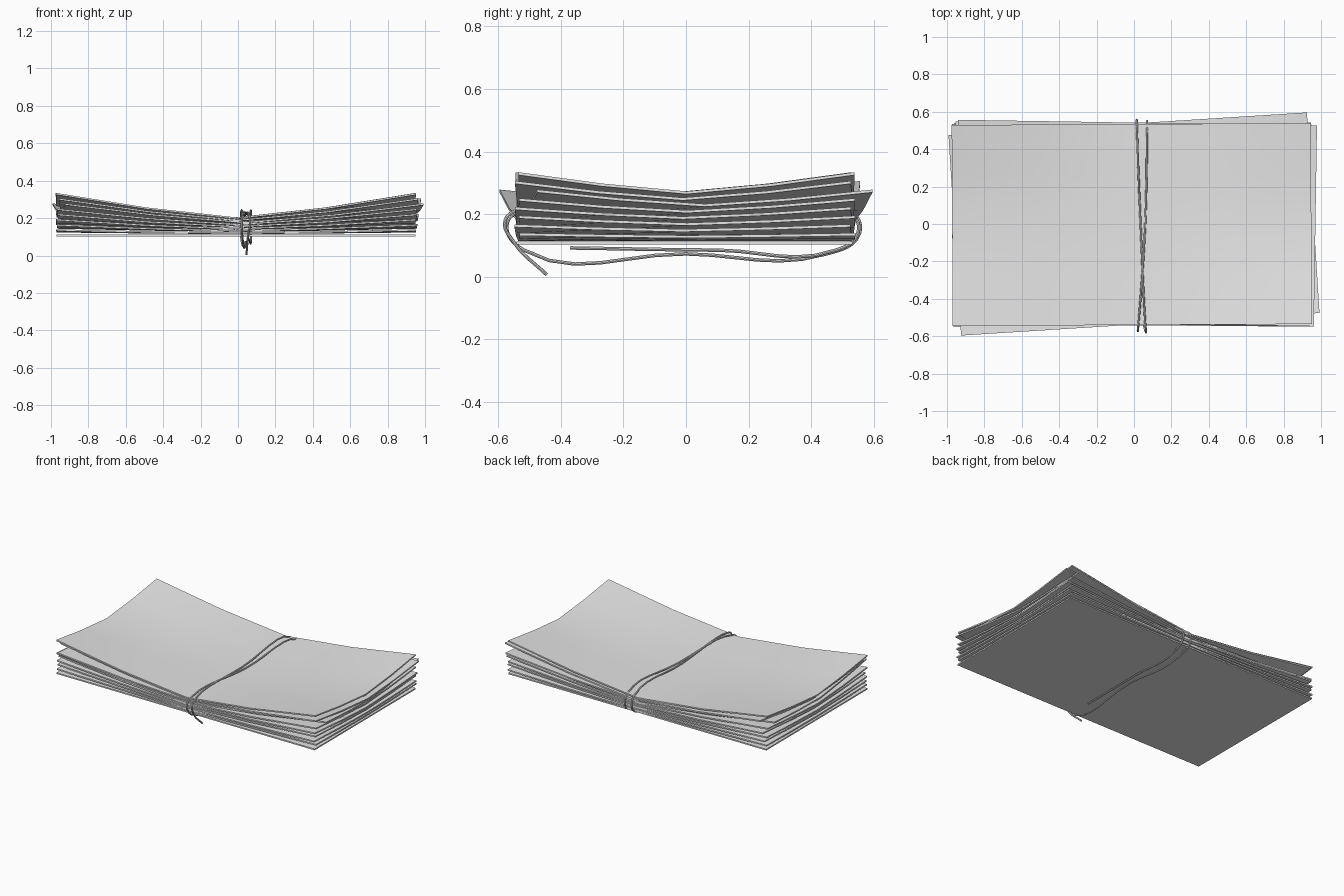
import bpy
import bmesh
from math import radians
from mathutils import Matrix

cube = bpy.data.objects.get("Cube")
if cube:
    bpy.data.objects.remove(cube, do_unlink=True)


def make_material(name, value):
    mat = bpy.data.materials.new(name)
    mat.use_nodes = True
    colour = (value, value, value, 1)
    mat.diffuse_color = colour
    mat.node_tree.nodes["Principled BSDF"].inputs["Base Color"].default_value = colour
    return mat


grey = make_material("light grey", 0.8)


def smooth(obj):
    bpy.ops.object.select_all(action="DESELECT")
    obj.select_set(True)
    bpy.context.view_layer.objects.active = obj
    bpy.ops.object.shade_smooth_by_angle(angle=radians(30))


HALF_X, HALF_Y = 0.96, 0.537
THICK = 0.009


def make_sheet(index, top_index, turn, shift_x, shift_y):
    """A thin sheet whose ends, and most of all its corners, curl upward."""
    bm = bmesh.new()
    bmesh.ops.create_grid(bm, x_segments=4, y_segments=4, size=1)
    curl = 0.13 * index / top_index
    for v in bm.verts:
        u, w = abs(v.co.x), abs(v.co.y)
        lift = u ** 1.3 * (0.53 + 0.47 * w ** 1.3)
        v.co = (v.co.x * HALF_X, v.co.y * HALF_Y, curl * lift)
    # Give the sheet its thickness
    bmesh.ops.recalc_face_normals(bm, faces=bm.faces)
    top = bmesh.ops.extrude_face_region(bm, geom=bm.faces[:])
    moved = [g for g in top["geom"] if isinstance(g, bmesh.types.BMVert)]
    bmesh.ops.translate(bm, verts=moved, vec=(0, 0, THICK))
    bmesh.ops.transform(bm, verts=bm.verts, matrix=Matrix.Rotation(radians(turn), 4, "Z"))
    bmesh.ops.recalc_face_normals(bm, faces=bm.faces)
    mesh = bpy.data.meshes.new(f"sheet_{index + 1}")
    bm.to_mesh(mesh)
    bm.free()
    mesh.materials.append(grey)
    obj = bpy.data.objects.new(mesh.name, mesh)
    obj.location = (shift_x, shift_y, 0.103 + 0.0115 * index)
    bpy.context.collection.objects.link(obj)
    smooth(obj)


# Stack of sheets from bottom to top: turn in degrees, shift in x and y
stack = [
    (0, -0.01, -0.005), (0.3, -0.01, 0), (-0.4, -0.005, -0.005),
    (0.2, -0.012, 0), (-0.6, 0, 0), (0.5, -0.01, -0.005),
    (3.6, 0, 0), (-0.9, 0.01, 0.005), (0.3, -0.012, -0.003),
]
for i, (turn, dx, dy) in enumerate(stack):
    make_sheet(i, len(stack) - 1, turn, dx, dy)

# String wound twice around the middle, with one loose end
path = [
    (0.05, -0.37, 0.092), (0.06, 0.1, 0.085), (0.07, 0.48, 0.085),
    (0.07, 0.55, 0.14), (0.07, 0.525, 0.205), (0.06, 0, 0.212),
    (0.025, -0.52, 0.212), (0.02, -0.572, 0.17), (0.025, -0.52, 0.086),
    (0.04, 0, 0.073), (0.02, 0.45, 0.073), (0.015, 0.555, 0.14),
    (0.015, 0.53, 0.206), (0.035, 0, 0.214), (0.06, -0.53, 0.215),
    (0.065, -0.578, 0.18), (0.055, -0.55, 0.11), (0.045, -0.445, 0.006),
]
curve = bpy.data.curves.new("string", "CURVE")
curve.dimensions = "3D"
curve.bevel_depth = 0.0055
curve.bevel_resolution = 2
curve.resolution_u = 6
curve.use_fill_caps = True
spline = curve.splines.new("BEZIER")
spline.bezier_points.add(len(path) - 1)
for point, co in zip(spline.bezier_points, path):
    point.co = co
    point.handle_left_type = point.handle_right_type = "AUTO"
curve.materials.append(grey)
string = bpy.data.objects.new("string", curve)
bpy.context.collection.objects.link(string)
bpy.ops.object.select_all(action="DESELECT")
string.select_set(True)
bpy.context.view_layer.objects.active = string
bpy.ops.object.convert(target="MESH")
smooth(bpy.context.view_layer.objects.active)
